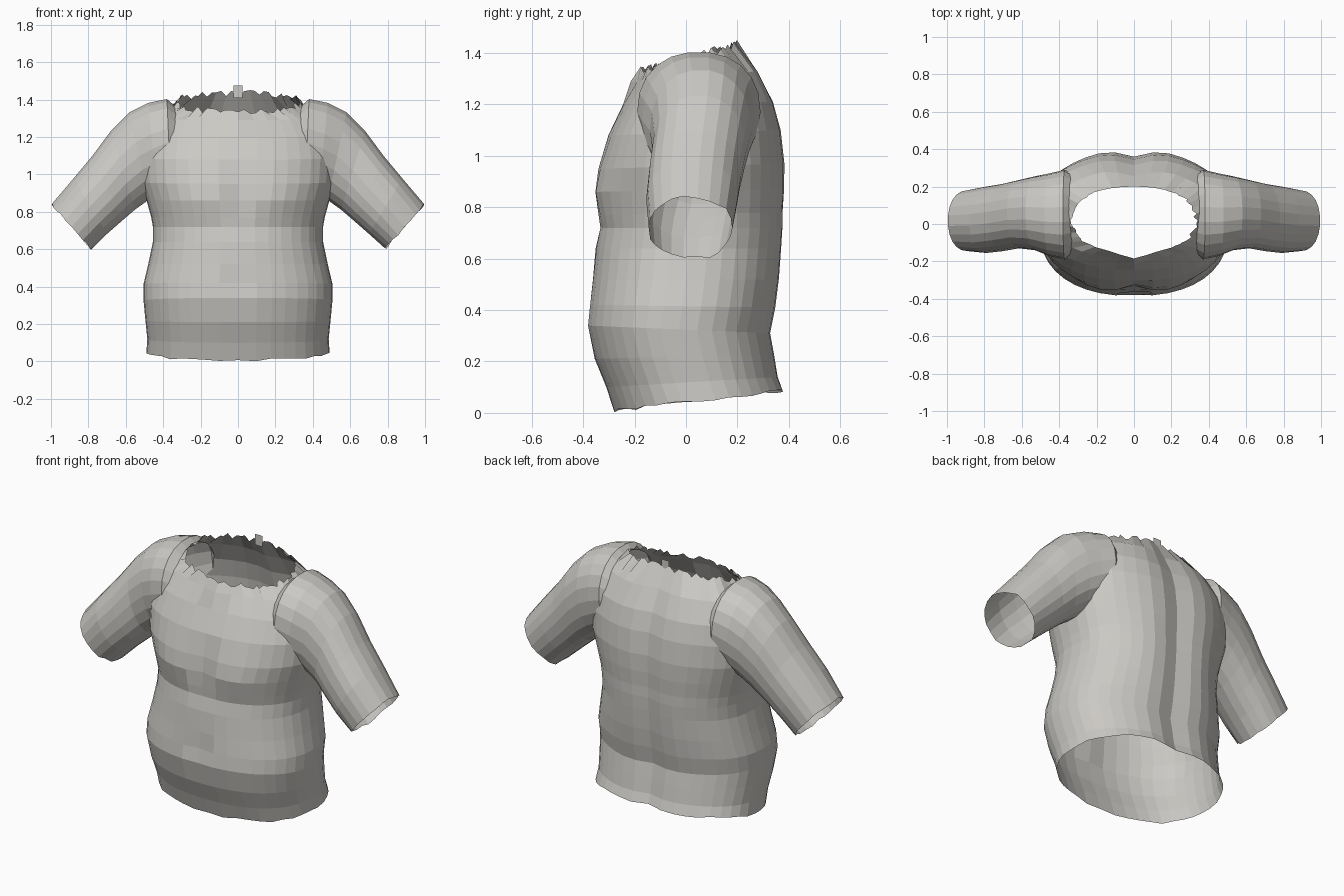
import bpy, bmesh, math, random
from mathutils import Vector

random.seed(4)
if "Cube" in bpy.data.objects:
    bpy.data.objects.remove(bpy.data.objects["Cube"])

# One plain grey for the whole shell
grey = bpy.data.materials.new("warm_grey")
grey.use_nodes = True
colour = (0.6, 0.585, 0.555, 1)
grey.diffuse_color = colour
grey.node_tree.nodes["Principled BSDF"].inputs["Base Color"].default_value = colour


def rounded(angle, power):
    """Point on a unit superellipse."""
    c, s = math.cos(angle), math.sin(angle)
    return (math.copysign(abs(c) ** (2 / power), c),
            math.copysign(abs(s) ** (2 / power), s))


def bump(value, centre, width):
    return math.exp(-((value - centre) / width) ** 2)


def loft(name, rings):
    """Closed solid skinned through rings of points, with a single face at each end."""
    bm = bmesh.new()
    loops = [[bm.verts.new(p) for p in ring] for ring in rings]
    count = len(loops[0])
    for low, high in zip(loops, loops[1:]):
        for i in range(count):
            j = (i + 1) % count
            bm.faces.new((low[i], low[j], high[j], high[i]))
    bm.faces.new(loops[0])
    bm.faces.new(loops[-1])
    bmesh.ops.recalc_face_normals(bm, faces=bm.faces)
    mesh = bpy.data.meshes.new(name)
    bm.to_mesh(mesh)
    bm.free()
    mesh.materials.append(grey)
    ob = bpy.data.objects.new(name, mesh)
    bpy.context.collection.objects.link(ob)
    return ob


def muscle(p):
    """Shape the chest, belly line, spine and seat on the torso surface."""
    x, y, z = p
    if z < 1.25 and y < 0:
        y -= 0.025 * bump(abs(x), 0.2, 0.15) * bump(z, 0.86, 0.1)
        y += 0.02 * bump(x, 0, 0.06) * bump(z, 0.9, 0.13)
        y += 0.015 * bump(x, 0, 0.05) * bump(z, 0.42, 0.08)
    elif z < 1.35:
        y -= 0.025 * bump(x, 0, 0.07)
        y += 0.008 * bump(abs(x), 0.18, 0.1)
    return Vector((x, y, z))


# Trunk rings: half width, front y, front z, back y, back z
TRUNK = [
    (.49, -.28, 0, .38, .08), (.485, -.31, .1, .36, .14),
    (.495, -.355, .21, .345, .23), (.505, -.385, .34, .33, .31),
    (.505, -.377, .42, .35, .41), (.48, -.365, .52, .365, .52),
    (.455, -.352, .64, .375, .64), (.455, -.335, .72, .38, .72),
    (.465, -.338, .77, .38, .78), (.49, -.342, .86, .385, .87),
    (.52, -.338, .95, .385, .97), (.53, -.305, 1.08, .37, 1.1),
    (.51, -.245, 1.2, .34, 1.21), (.44, -.19, 1.29, .28, 1.33),
    (.335, -.16, 1.33, .2, 1.43)]


def trunk_ring(half, front, front_z, back, back_z, sides=40):
    ring = []
    for i in range(sides):
        u, v = rounded(math.tau * i / sides, 2.3)
        t = (v + 1) / 2
        ring.append(muscle((half * u, front + t * (back - front),
                            front_z + t * (back_z - front_z))))
    return ring


# Sleeve rings: top x, top z, bottom x, bottom z, front y, back y
SLEEVE = [
    (.2, 1.25, .2, 1.02, -.08, .2), (.38, 1.405, .36, .94, -.19, .29),
    (.48, 1.385, .43, .89, -.17, .27), (.58, 1.335, .48, .86, -.14, .255),
    (.68, 1.235, .55, .81, -.13, .235), (.78, 1.1, .62, .75, -.145, .215),
    (.88, .98, .7, .68, -.155, .2), (.995, .84, .785, .6, -.145, .18)]


def sleeve_ring(side, top_x, top_z, low_x, low_z, front, back, sides=22):
    ring = []
    for i in range(sides):
        u, v = rounded(math.tau * i / sides, 2.2)
        t = (v + 1) / 2
        ring.append(Vector((side * (low_x + t * (top_x - low_x)),
                            (front + back) / 2 + u * (back - front) / 2,
                            low_z + t * (top_z - low_z))))
    return ring


# Fuse trunk and sleeves into one surface
shell = loft("torso_shell", [trunk_ring(*row) for row in TRUNK])
sleeves = [loft(name, [sleeve_ring(side, *row) for row in SLEEVE])
           for name, side in (("left_sleeve", 1), ("right_sleeve", -1))]
for sleeve in sleeves:
    union = shell.modifiers.new("join_" + sleeve.name, "BOOLEAN")
    union.operation = "UNION"
    union.solver = "EXACT"
    union.object = sleeve
graph = bpy.context.evaluated_depsgraph_get()
fused = bpy.data.meshes.new_from_object(shell.evaluated_get(graph))
shell.modifiers.clear()
shell.data = fused
for sleeve in sleeves:
    bpy.data.objects.remove(sleeve)

# Open the neck, hem and cuffs by removing the end faces
bm = bmesh.new()
bm.from_mesh(fused)
bm.normal_update()


def is_end(face):
    c, n = face.calc_center_median(), face.normal
    neck = c.z > 1.3 and n.z > 0.8 and (c.x / .31) ** 2 + ((c.y - .02) / .165) ** 2 < 1
    hem = c.z < 0.12 and n.z < -0.8
    cuff = abs(c.x) > 0.8 and len(face.verts) > 12
    return neck or hem or cuff


bmesh.ops.delete(bm, geom=[f for f in bm.faces if is_end(f)], context="FACES")

# Split the neck rim finely, then fray all the open edges
rim = [e for e in bm.edges if e.is_boundary and e.verts[0].co.z > 1.25]
bmesh.ops.subdivide_edges(bm, edges=rim, cuts=1)
for v in bm.verts:
    if v.is_boundary:
        if v.co.z > 1.25:
            v.co.z += random.uniform(-0.012, 0.022)
            v.co.x *= random.uniform(0.95, 1.02)
        elif v.co.z < 0.12:
            v.co.z += random.uniform(0, 0.015)
        else:
            v.co.z += random.uniform(-0.008, 0.008)

# Small upright tab at the back of the neck
tab = [bm.verts.new((x, 0.195, z))
       for x, z in ((-.025, 1.41), (.025, 1.41), (.025, 1.475), (-.025, 1.475))]
bm.faces.new(tab)
bm.to_mesh(fused)
bm.free()
fused.materials.clear()
fused.materials.append(grey)
for polygon in fused.polygons:
    polygon.material_index = 0
    polygon.use_smooth = False
